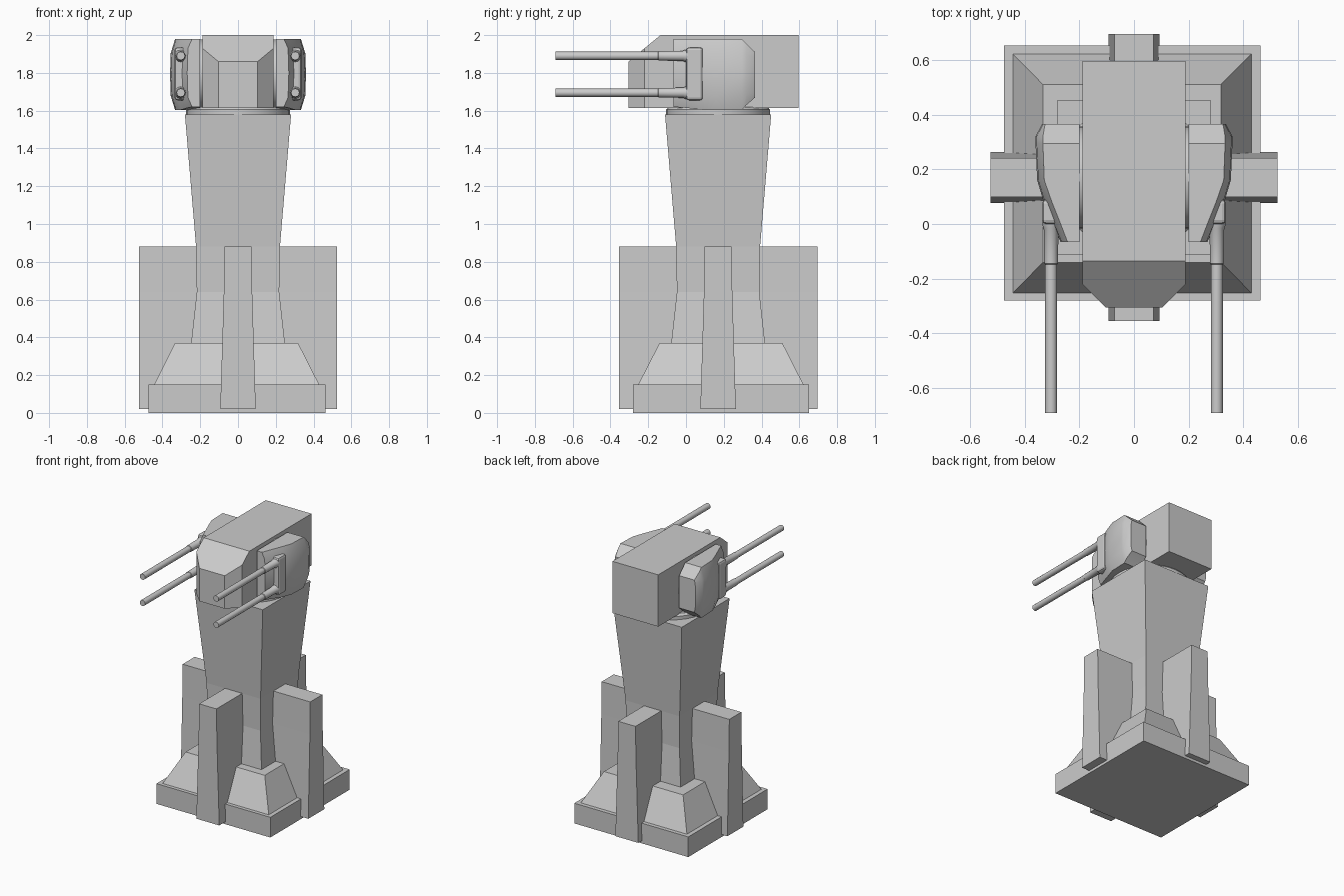
import bpy, bmesh, math
from mathutils import Matrix, Vector

if "Cube" in bpy.data.objects:
    bpy.data.objects.remove(bpy.data.objects["Cube"])

CY = 0.17  # y of the turret's vertical axis


def finish(bm, name, smooth=None):
    bmesh.ops.recalc_face_normals(bm, faces=bm.faces)
    me = bpy.data.meshes.new(name)
    bm.to_mesh(me)
    bm.free()
    ob = bpy.data.objects.new(name, me)
    bpy.context.collection.objects.link(ob)
    if smooth:
        bpy.context.view_layer.objects.active = ob
        bpy.ops.object.select_all(action='DESELECT')
        ob.select_set(True)
        bpy.ops.object.shade_smooth_by_angle(angle=math.radians(smooth))
    return ob


def loft(name, rings, smooth=None):
    """Skin a list of equal-length point rings and cap both ends."""
    bm = bmesh.new()
    vs = [[bm.verts.new(p) for p in r] for r in rings]
    n = len(vs[0])
    for a, b in zip(vs, vs[1:]):
        for i in range(n):
            j = (i + 1) % n
            bm.faces.new((a[i], a[j], b[j], b[i]))
    bm.faces.new(vs[0])
    bm.faces.new(vs[-1])
    return finish(bm, name, smooth)


def rect(x0, x1, y0, y1, z):
    return [(x0, y0, z), (x1, y0, z), (x1, y1, z), (x0, y1, z)]


def lathe(name, center, axis, profile, sides):
    """Revolve (distance along axis, radius) pairs around axis."""
    q = Vector((0, 0, 1)).rotation_difference(Vector(axis))
    rings = []
    for d, r in profile:
        ring = [Vector((r * math.cos(2 * math.pi * i / sides),
                        r * math.sin(2 * math.pi * i / sides), d)) for i in range(sides)]
        rings.append([q @ p + Vector(center) for p in ring])
    return loft(name, rings, 35)


# Base slab and sloped plinth
loft("base_slab", [rect(-.475, .462, -.28, .652, z) for z in (0, .15)])
loft("plinth", [rect(-.443, .43, -.253, .622, .15), rect(-.333, .318, -.14, .51, .37)])

# Flared square column
loft("column", [rect(-h, h, CY - h, CY + h, z)
                for h, z in ((.248, .37), (.218, .64), (.222, .88), (.281, 1.58))])

# Four buttress fins, tapering in width towards the top
for k, side in enumerate(("right", "back", "left", "front")):
    fin = loft(side + "_fin", [rect(.1, .525, -w, w, z)
                               for w, z in ((.094, .02), (.075, .64), (.071, .88))])
    fin.data.transform(Matrix.Translation((0, CY, 0)) @ Matrix.Rotation(k * math.pi / 2, 4, 'Z'))

# Swivel ring between column and head
lathe("swivel_ring", (0, CY, 1.575), (0, 0, 1), [(0, .275), (.03, .275), (.045, .262)], 32)

# Head: chamfered plan, front top cut by a sloped plane
plan = [(-.188, .595), (-.188, -.22), (-.104, -.305), (.104, -.305), (.188, -.22), (.188, .595)]
head = loft("head", [[(x, y, z) for x, y in plan] for z in (1.615, 2.0)])
bm = bmesh.new()
bm.from_mesh(head.data)
cut = bmesh.ops.bisect_plane(bm, geom=bm.verts[:] + bm.edges[:] + bm.faces[:], dist=1e-5,
                             plane_co=(0, -.135, 2.0), plane_no=(0, -.14, .17), clear_outer=True)
bmesh.ops.holes_fill(bm, edges=[g for g in cut['geom_cut'] if isinstance(g, bmesh.types.BMEdge)])
bmesh.ops.recalc_face_normals(bm, faces=bm.faces)
bm.to_mesh(head.data)
bm.free()


def pod_section(y, xe, xm, zt, zb, d):
    return [(.2, y, zb), (xe, y, zb), (xm, y, zb + d), (xm + .004, y, (zt + zb) / 2),
            (xm, y, zt - d), (xe, y, zt), (.2, y, zt)]


# Weapon pods, built on the right and mirrored to the left
sections = [(-.065, .243, .265, 1.98, 1.62, .05), (.0, .268, .292, 1.98, 1.615, .06),
            (.08, .3, .326, 1.98, 1.605, .07), (.16, .328, .35, 1.98, 1.603, .075),
            (.295, .333, .356, 1.98, 1.603, .075), (.32, .333, .356, 1.955, 1.63, .06),
            (.366, .325, .332, 1.91, 1.67, .03)]
parts = [loft("weapon_pod", [pod_section(*s) for s in sections], 28),
         lathe("pod_pivot_disc", (.18, CY, 1.79), (1, 0, 0), [(0, .186), (.024, .186)], 32)]

# Gun mount with bevelled edges
mount = loft("gun_mount", [rect(.262, .336, 0, .09, z) for z in (1.655, 1.935)])
bev = mount.modifiers.new("bevel", 'BEVEL')
bev.width, bev.segments = .015, 2
parts.append(mount)

# Two barrels: collar, sleeve, then a thinner tube
for pos, z in (("upper", 1.89), ("lower", 1.695)):
    parts.append(lathe(pos + "_barrel", (.303, .02, z), (0, -1, 0),
                       [(0, .032), (.025, .032), (.035, .027), (.165, .025),
                        (.168, .022), (.71, .022)], 12))

for ob in parts:
    m = ob.modifiers.new("mirror", 'MIRROR')
    m.mirror_object = None
    m.use_axis = (True, False, False)
